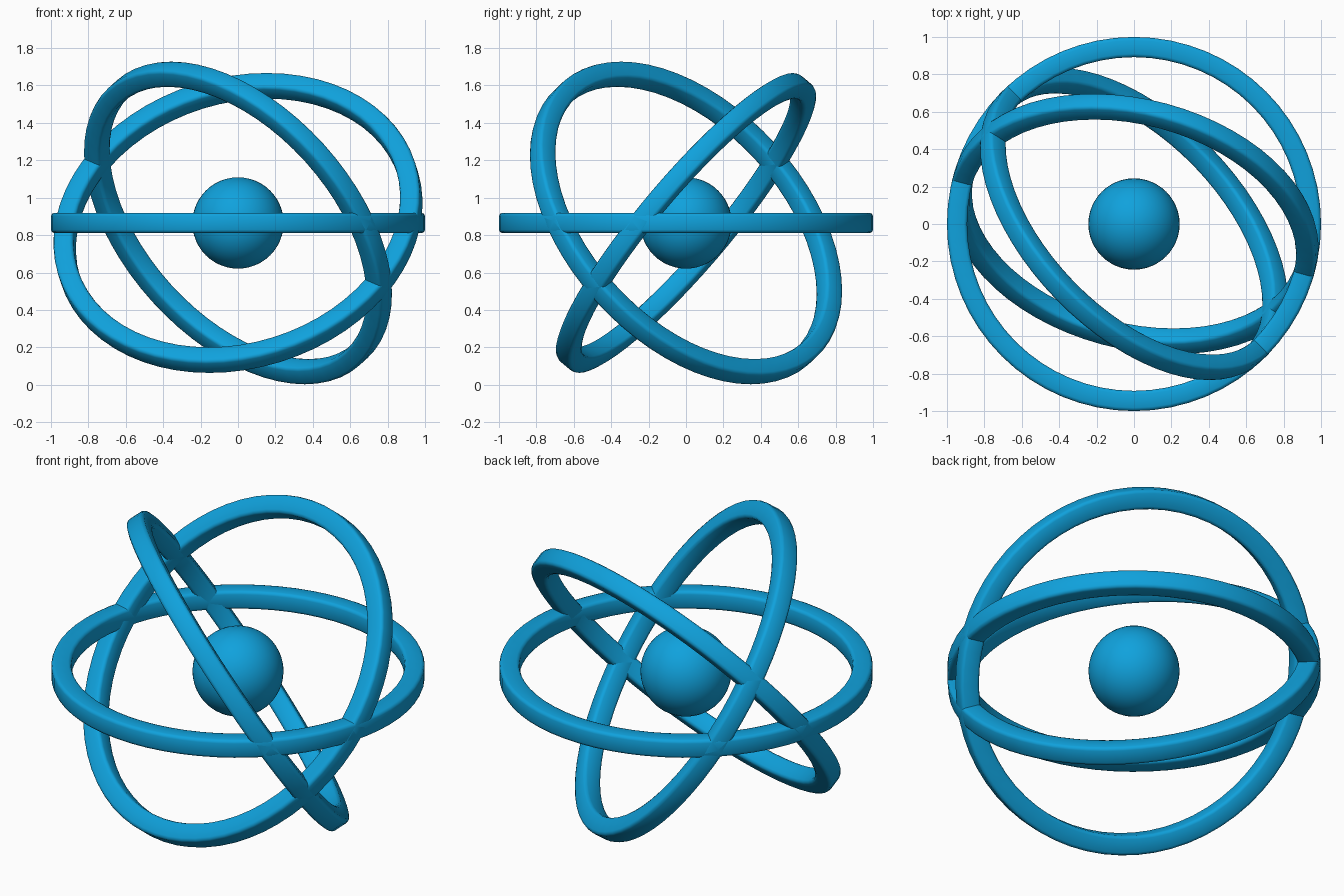
import bpy, bmesh
from math import sin, cos, pi, radians
from mathutils import Vector, Matrix

if "Cube" in bpy.data.objects:
    bpy.data.objects.remove(bpy.data.objects["Cube"])

CENTRE = Vector((0, 0, 0.865))
RADIUS, HALF, ROUND = 0.946, 0.054, 0.018   # ring centre line, half width, corner rounding
SEGMENTS = 64

blue = bpy.data.materials.new("blue")
blue.diffuse_color = (0.005, 0.36, 0.72, 1)
blue.use_nodes = True
blue.node_tree.nodes["Principled BSDF"].inputs["Base Color"].default_value = blue.diffuse_color


def finish(bm, name, angle):
    bmesh.ops.recalc_face_normals(bm, faces=bm.faces)
    mesh = bpy.data.meshes.new(name)
    bm.to_mesh(mesh)
    bm.free()
    obj = bpy.data.objects.new(name, mesh)
    bpy.context.collection.objects.link(obj)
    mesh.materials.append(blue)
    bpy.ops.object.select_all(action='DESELECT')
    obj.select_set(True)
    bpy.context.view_layer.objects.active = obj
    bpy.ops.object.shade_smooth_by_angle(angle=radians(angle))
    obj.location = CENTRE
    return obj


# Square ring section with rounded corners
core = HALF - ROUND
section = []
for q, (sx, sz) in enumerate([(1, 1), (-1, 1), (-1, -1), (1, -1)]):
    for k in range(3):
        a = q * pi / 2 + k * pi / 4
        section.append((RADIUS + sx * core + ROUND * cos(a), sz * core + ROUND * sin(a)))


def ring(name, tilt, heading):
    """Ring whose axis leans by tilt from vertical towards heading (degrees)."""
    bm = bmesh.new()
    loops = []
    for i in range(SEGMENTS):
        a = 2 * pi * i / SEGMENTS
        loops.append([bm.verts.new((r * cos(a), r * sin(a), z)) for r, z in section])
    n = len(section)
    for i in range(SEGMENTS):
        p, q = loops[i], loops[(i + 1) % SEGMENTS]
        for j in range(n):
            k = (j + 1) % n
            bm.faces.new((p[j], q[j], q[k], p[k]))
    bm.transform(Matrix.Rotation(radians(heading), 4, 'Z') @ Matrix.Rotation(radians(tilt), 4, 'Y'))
    return finish(bm, name, 50)


# Three orbit rings
ring("level_ring", 0, 0)
ring("steep_ring", 57.2, 44.2)
ring("leaning_ring", 50.8, 255)

# Central ball
bm = bmesh.new()
bmesh.ops.create_uvsphere(bm, u_segments=48, v_segments=24, radius=0.244)
finish(bm, "core_ball", 60)
